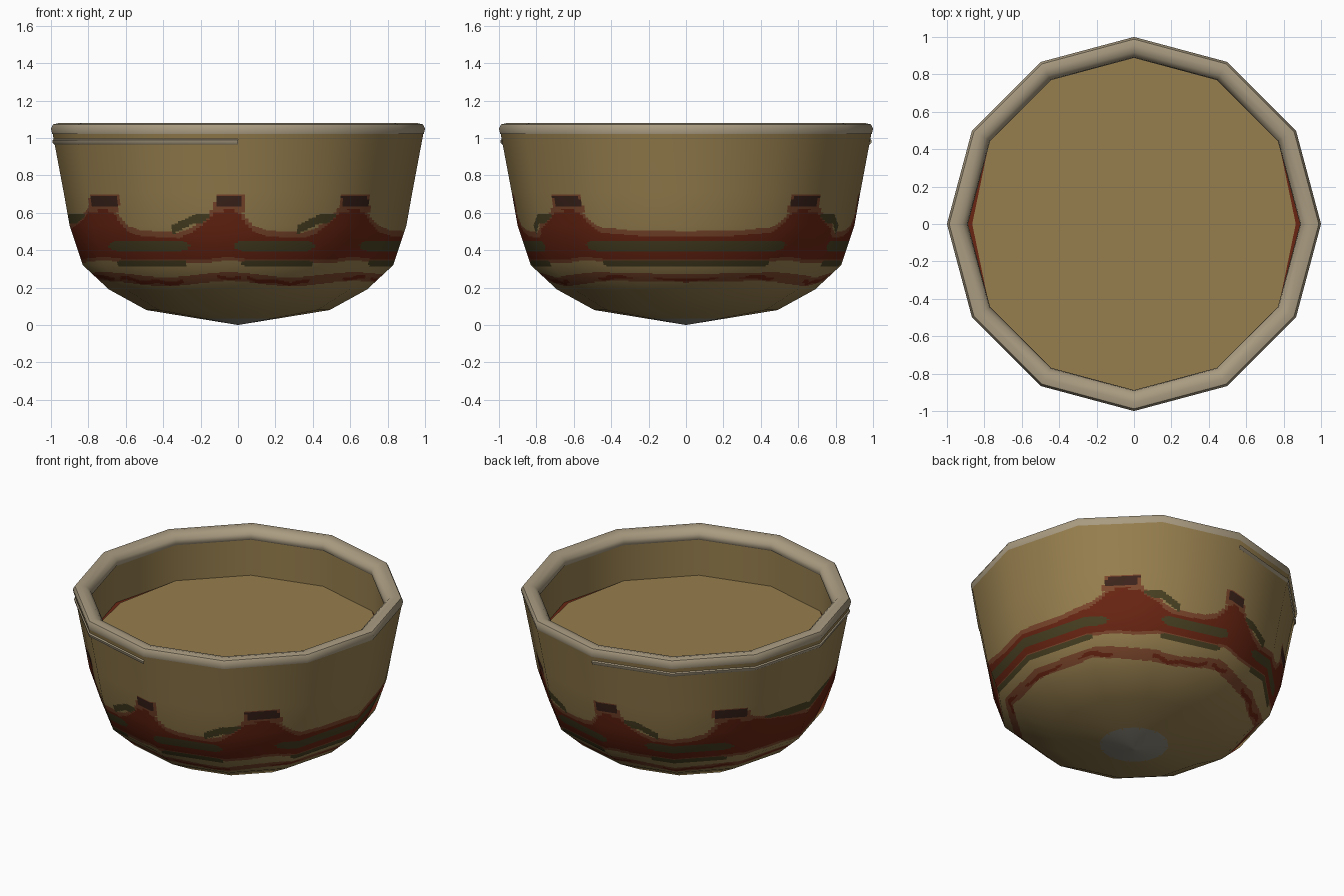
import bpy, bmesh, math
from mathutils import Vector

if "Cube" in bpy.data.objects:
    bpy.data.objects.remove(bpy.data.objects["Cube"])

SIDES = 12


def material(name, rgb):
    m = bpy.data.materials.new(name)
    m.diffuse_color = (*rgb, 1)
    m.use_nodes = True
    m.node_tree.nodes["Principled BSDF"].inputs["Base Color"].default_value = m.diffuse_color
    return m


TAN = material("tan clay", (0.305, 0.209, 0.076))
RIM = material("pale rim", (0.40, 0.33, 0.22))
RED = material("dark red paint", (0.14, 0.018, 0.006))
OLIVE = material("olive paint", (0.065, 0.051, 0.016))
TERRA = material("terracotta paint", (0.20, 0.062, 0.025))
BROWN = material("dark brown paint", (0.045, 0.017, 0.011))
GREY = material("grey base", (0.27, 0.25, 0.20))
PAINTS = [TAN, RED, OLIVE, TERRA, BROWN, GREY]


def make_object(name, bm, mats):
    me = bpy.data.meshes.new(name)
    bm.to_mesh(me)
    bm.free()
    for m in mats:
        me.materials.append(m)
    ob = bpy.data.objects.new(name, me)
    bpy.context.collection.objects.link(ob)
    return ob


def lathe(name, profile, mat, first=0, count=SIDES):
    """Sweep an (r, z) profile round the twelve-sided outline."""
    bm = bmesh.new()
    full = count == SIDES
    rings = []
    for k in range(count if full else count + 1):
        a = 2 * math.pi * (first + k) / SIDES
        rings.append([bm.verts.new((r * math.cos(a), r * math.sin(a), z)) for r, z in profile])
    for k in range(count):
        p, q = rings[k], rings[(k + 1) % len(rings)]
        for j in range(len(profile) - 1):
            bm.faces.new((p[j], q[j], q[j + 1], p[j + 1]))
    ob = make_object(name, bm, [mat])
    bpy.ops.object.select_all(action='DESELECT')
    ob.select_set(True)
    bpy.context.view_layer.objects.active = ob
    bpy.ops.object.shade_smooth_by_angle(angle=math.radians(50))
    return ob


def disc(name, z, radius, side_radius, mat):
    bm = bmesh.new()
    vs = []
    for k in range(SIDES):
        a = 2 * math.pi * k / SIDES
        r = side_radius if k % 6 == 0 else radius
        vs.append(bm.verts.new((r * math.cos(a), r * math.sin(a), z)))
    bm.faces.new(vs)
    return make_object(name, bm, [mat])


def lerp_table(table, t):
    for (a, p), (b, q) in zip(table, table[1:]):
        if t <= b:
            return p + (q - p) * (t - a) / (b - a)
    return table[-1][1]


# painted pattern: repeats along x, same on front and back
RED_TOP = [(0, .62), (.05, .61), (.08, .56), (.13, .50), (.2, .475), (.40, .465),
           (.47, .49), (.52, .53), (.57, .57), (.60, .62), (.67, .62)]


def rounded(v, z, v0, v1, z0, z1):
    """Inside a bar with rounded ends."""
    h = (z1 - z0) / 2
    dz = abs(z - (z0 + z1) / 2) / h
    dv = max(v0 + 2 * h - v, v - v1 + 2 * h, 0) / (2 * h)
    return dz <= 1 and dv * dv + dz * dz <= 1


def paint(c):
    x, z = c.x, c.z
    if math.hypot(x, c.y) < 0.2 and z < 0.06:
        return 5
    v = (x + 0.05) % 0.67
    u = v if v < 0.335 else v - 0.67
    # head of each peak
    if -.065 < u < .075 and .635 < z < .69:
        return 4
    if -.075 < u < .085 and .60 < z < .70:
        return 1 if (-.03 < u < .03 and z < .62) else 3
    # olive bars in the band, below it, and on the shoulder
    if rounded(v, z, .03, .46, .395, .452):
        return 2
    if rounded(v, z, .07, .45, .313, .347):
        return 2
    arm = .515 + .06 * min(1, max(0, (v - .37) / .12))
    if .37 < v < .57 and arm - .03 < z < arm + .018 and z > lerp_table(RED_TOP, v) + .008:
        return 2
    # red band and its halo
    top = lerp_table(RED_TOP, v)
    low = .35 + .015 * max(0, 1 - abs(u) / .12)
    if low < z < top:
        return 1
    if low - .018 < z < top + .03:
        return 3
    # thin wavy line near the base
    mid = .245 + .014 * math.cos(2 * math.pi * u / .67)
    if abs(z - mid) < .024:
        core = mid - .006 + .006 * math.sin(40 * x)
        if abs(z - core) < .009 and (.09 < v < .43 or abs(u) < .06):
            return 1
        return 3
    return 0


# bowl body: flat-sided outline, finely divided so the paint can be cut in
PROFILE = [(.012, .002), (.49, .08), (.69, .19), (.83, .32), (.90, .53), (.932, .71), (.996, 1.05)]
STEPS = [24, 4, 22, 34, 28, 4]
SUB = 24


def slope_normal(i):
    total = Vector((0, 0))
    for j in (i - 1, i):
        if 0 <= j < len(PROFILE) - 1:
            (r0, z0), (r1, z1) = PROFILE[j], PROFILE[j + 1]
            total += Vector((z1 - z0, r0 - r1)).normalized()
    return total.normalized()


rows = []
for i, n in enumerate(STEPS):
    (r0, z0), (r1, z1) = PROFILE[i], PROFILE[i + 1]
    for k in range(n + (i == len(STEPS) - 1)):
        t = k / n
        nrm = slope_normal(i).lerp(slope_normal(i + 1), t).normalized()
        rows.append((r0 + (r1 - r0) * t, z0 + (z1 - z0) * t, nrm))

outline = []
for k in range(SIDES):
    a, b = [2 * math.pi * (k + d) / SIDES for d in (0, 1)]
    pa, pb = Vector((math.cos(a), math.sin(a))), Vector((math.cos(b), math.sin(b)))
    outline += [pa.lerp(pb, s / SUB) for s in range(SUB)]

bm = bmesh.new()
normals, grid = [], []
for r, z, n in rows:
    ring = []
    for p in outline:
        ring.append(bm.verts.new((p.x * r, p.y * r, z)))
        d = p.normalized()
        normals.append((d.x * n.x, d.y * n.x, n.y))
    grid.append(ring)
N = len(outline)
for lo, hi in zip(grid, grid[1:]):
    for k in range(N):
        m = (k + 1) % N
        f = bm.faces.new((lo[k], lo[m], hi[m], hi[k]))
        f.smooth = True
        f.material_index = paint(f.calc_center_median())
tip = bm.verts.new((0, 0, 0))
normals.append((0, 0, -1))
for k in range(N):
    f = bm.faces.new((tip, grid[0][(k + 1) % N], grid[0][k]))
    f.smooth = True
    f.material_index = 5
body = make_object("bowl_body", bm, PAINTS)
body.data.normals_split_custom_set_from_vertices(normals)

# rounded rim with a short skirt over the wall
lathe("rim", [(.993, 1.02), (1.0, 1.05), (.988, 1.073), (.955, 1.08), (.918, 1.07),
              (.893, 1.045), (.888, 1.015), (.90, 1.0)], RIM)
# inner wall and floor, with a dark gap at the two sides
lathe("inner_wall", [(.897, 1.04), (.897, .76)], TAN)
disc("inner_floor", .77, .892, .865, TAN)
disc("floor_gap", .762, .897, .897, RED)
# thin pale strip under the rim on the left half
lathe("rim_strip", [(.984, .966), (.990, .972), (.993, .988), (.986, .994)], RIM, 3, 6)
